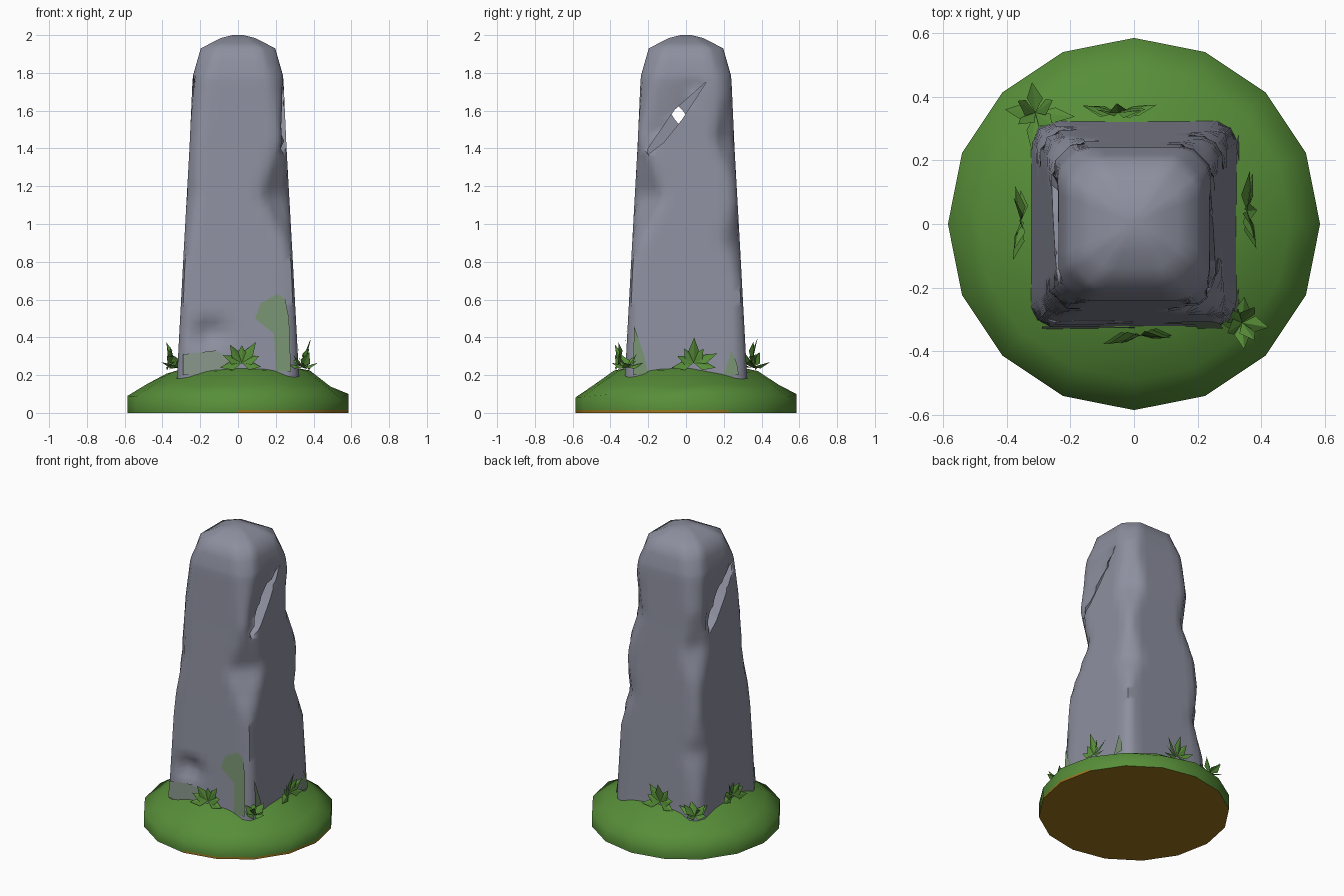
import bpy, bmesh, math, random
from mathutils import Vector

random.seed(4)
cube = bpy.data.objects.get("Cube")
if cube:
    bpy.data.objects.remove(cube)


def material(name, rgb):
    m = bpy.data.materials.new(name)
    m.use_nodes = True
    m.diffuse_color = (*rgb, 1)
    bsdf = m.node_tree.nodes["Principled BSDF"]
    bsdf.inputs["Base Color"].default_value = (*rgb, 1)
    bsdf.inputs["Roughness"].default_value = 0.9
    return m


STONE = material("grey stone", (0.265, 0.275, 0.345))
GRASS = material("grass green", (0.095, 0.27, 0.04))
MOSS = material("mossy stone", (0.19, 0.29, 0.17))
PALE_MOSS = material("pale mossy stone", (0.24, 0.3, 0.25))
EARTH = material("brown earth", (0.33, 0.18, 0.012))


def make(name, bm, *mats, smooth=None):
    me = bpy.data.meshes.new(name)
    bm.to_mesh(me)
    bm.free()
    ob = bpy.data.objects.new(name, me)
    bpy.context.collection.objects.link(ob)
    for m in mats:
        me.materials.append(m)
    if smooth:
        smooth_object(ob, smooth)
    return ob


def smooth_object(ob, degrees):
    bpy.ops.object.select_all(action="DESELECT")
    ob.select_set(True)
    bpy.context.view_layer.objects.active = ob
    bpy.ops.object.shade_smooth_by_angle(angle=math.radians(degrees))


def loft(bm, rings):
    """Skin closed rings of points and cap both ends."""
    loops = [[bm.verts.new(p) for p in ring] for ring in rings]
    for a, b in zip(loops, loops[1:]):
        for i in range(len(a)):
            j = (i + 1) % len(a)
            bm.faces.new((a[i], a[j], b[j], b[i]))
    bm.faces.new(loops[0][::-1])
    bm.faces.new(loops[-1])


def lookup(table, z):
    for (z0, v0), (z1, v1) in zip(table, table[1:]):
        if z <= z1:
            return v0 + (v1 - v0) * (z - z0) / (z1 - z0)
    return table[-1][1]


# Pillar: half width and corner reach by height
HALF = [(0.1, 0.33), (0.25, 0.32), (0.9, 0.285), (1.4, 0.257), (1.78, 0.24),
        (1.93, 0.197), (1.985, 0.09), (2.0, 0.03)]
CORNER = [(0.1, 0.43), (0.3, 0.425), (0.75, 0.4), (1.4, 0.335), (1.78, 0.29),
          (1.93, 0.225), (1.985, 0.105), (2.0, 0.035)]
# Corner chips: x sign, y sign, height, half height, depth
CHIPS = [(1, -1, 1.15, 0.3, 0.09), (1, 1, 1.45, 0.24, 0.05), (1, 1, 0.9, 0.22, 0.045),
         (-1, 1, 1.3, 0.24, 0.055), (-1, 1, 0.62, 0.25, 0.045), (-1, -1, 1.15, 0.25, 0.02)]


def carve(x, y, z):
    # Slanted hollow above the crack on each side face
    if abs(x) > abs(y) * 1.02 and z < 1.78:
        s = math.copysign(1, x)
        crack = 1.58 + 1.2 * s * (y + 0.04)
        if 1.36 < crack < z and crack < 1.74:
            x -= s * 0.035 * (1.78 - z) / (1.78 - crack)
    # Small dent low on the front
    if y < -0.25:
        y += 0.07 * max(0, 1 - math.hypot(x + 0.15, z - 0.42) / 0.1)
    # Blunted and chipped corners
    sx, sy = math.copysign(1, x), math.copysign(1, y)
    limit = lookup(CORNER, z)
    for cx, cy, cz, h, depth in CHIPS:
        if (cx, cy) == (sx, sy):
            limit -= depth * max(0, 1 - abs(z - cz) / h)
    over = (abs(x) + abs(y)) / math.sqrt(2) - limit
    if over > 0:
        x -= sx * over / math.sqrt(2)
        y -= sy * over / math.sqrt(2)
    return x, y, z


N = 10
levels = [0.12 + 0.04 * i for i in range(42)] + [1.79, 1.86, 1.93, 1.96, 1.985, 2.0]
rings = []
for z in levels:
    h = lookup(HALF, z)
    ring = []
    for side in range(4):
        for i in range(N):
            u = h * (2 * i / N - 1)
            x, y = [(u, -h), (h, u), (-u, h), (-h, -u)][side]
            ring.append(carve(x, y, z))
    rings.append(ring)
bm = bmesh.new()
loft(bm, rings)
pillar = make("stone_pillar", bm, STONE)

# Diagonal cracks that cross inside the pillar
CRACK = [(-0.2, 1.37), (-0.12, 1.43), (-0.02, 1.555), (0.11, 1.755), (-0.06, 1.605), (-0.2, 1.4)]
cutters = []
for s in (1, -1):
    bm = bmesh.new()
    outline = [(y if s > 0 else -0.08 - y, z) for y, z in CRACK]
    loft(bm, [[(x, y, z) for y, z in outline] for x in (-0.01 * s, 0.4 * s)])
    bmesh.ops.recalc_face_normals(bm, faces=bm.faces)
    cutter = make("crack_cutter", bm, STONE)
    cutter.hide_render = True
    cutters.append(cutter)
    mod = pillar.modifiers.new("crack", "BOOLEAN")
    mod.operation = "DIFFERENCE"
    mod.solver = "EXACT"
    mod.object = cutter
bpy.context.view_layer.update()
cut = bpy.data.meshes.new_from_object(pillar.evaluated_get(bpy.context.evaluated_depsgraph_get()))
pillar.modifiers.clear()
pillar.data = cut
for cutter in cutters:
    bpy.data.objects.remove(cutter)
smooth_object(pillar, 60)

# Grassy mound with an earth underside that shows along part of the rim
bm = bmesh.new()
rings = []
for r, z, wobble in [(0.585, 0, 0), (0.585, 0.014, 0), (0.585, 0.09, 0.012), (0.49, 0.15, 0.012),
                     (0.38, 0.215, 0.012), (0.2, 0.26, 0)]:
    ring = []
    for i in range(16):
        a = math.tau * i / 16
        ring.append((r * math.cos(a), r * math.sin(a), z + random.uniform(-wobble, wobble)))
    rings.append(ring)
loft(bm, rings)
for f in bm.faces:
    c = f.calc_center_median()
    bare = -80 < math.degrees(math.atan2(c.y, c.x)) < 22
    f.material_index = int(c.z < 0.003 or (c.z < 0.012 and bare))
make("grass_mound", bm, GRASS, EARTH, smooth=75)


# Moss stains lying on the pillar faces
def moss(name, side, mat, outline):
    bm = bmesh.new()
    verts = []
    for u, z in outline:
        h = lookup(HALF, z) + 0.006
        verts.append(bm.verts.new((u, -h, z) if side == "front" else (h, u, z)))
    bm.faces.new(verts)
    make(name, bm, mat)


moss("front_moss_tall", "front", MOSS, [(0.19, 0.42), (0.2, 0.22), (0.28, 0.22), (0.27, 0.5), (0.25, 0.6),
                                        (0.21, 0.63), (0.12, 0.58), (0.09, 0.5)])
moss("front_moss_low", "front", PALE_MOSS, [(-0.29, 0.2), (0.01, 0.2), (0.0, 0.28), (-0.12, 0.33), (-0.29, 0.31)])
moss("side_moss_front", "right", MOSS, [(-0.28, 0.2), (-0.2, 0.2), (-0.22, 0.3), (-0.275, 0.46)])
moss("side_moss_back", "right", MOSS, [(0.2, 0.2), (0.28, 0.2), (0.27, 0.26), (0.24, 0.33)])


# Grass tufts made of broad pointed leaves, facing up and outward
def leaf(bm, base, direction, length, width, facing):
    d = direction.normalized()
    across = d.cross(facing).normalized() * width
    lift = across.cross(d).normalized() * width * 0.3
    mid = base + d * length * 0.45
    b, t, l, r = [bm.verts.new(p) for p in (base, base + d * length, mid + across - lift, mid - across - lift)]
    for tri in ((b, l, t), (b, t, r)):
        f = bm.faces.new(tri)
        f.normal_update()
        if f.normal.dot(facing) < 0:
            f.normal_flip()


def corner_tuft(name, x, y):
    bm = bmesh.new()
    out = Vector((x, y, 0)).normalized()
    for i in range(8):
        a = math.tau * i / 8 + random.uniform(-0.2, 0.2)
        rise = (0.3, 1.2)[i % 2]
        leaf(bm, Vector((x, y, 0.24)), Vector((math.cos(a), math.sin(a), rise)),
             random.uniform(0.08, 0.13), 0.027, out * 0.6 + Vector((0, 0, 1)))
    make(name, bm, GRASS)


def wall_tuft(name, x, y, along):
    bm = bmesh.new()
    tangent = Vector((1, 0, 0)) if along == "x" else Vector((0, 1, 0))
    out = Vector((x, y, 0)).normalized()
    for i in range(7):
        a = math.radians(-12 + 204 * i / 6)
        d = tangent * math.cos(a) + out * random.uniform(0, 0.25) + Vector((0, 0, math.sin(a)))
        leaf(bm, Vector((x, y, 0.265)), d, random.uniform(0.09, 0.14), 0.028,
             out + Vector((0, 0, 0.7)))
    make(name, bm, GRASS)


corner_tuft("front_corner_tuft", 0.34, -0.31)
corner_tuft("back_corner_tuft", -0.31, 0.35)
wall_tuft("front_tuft", 0.02, -0.35, "x")
wall_tuft("back_tuft", -0.05, 0.35, "x")
wall_tuft("right_tuft", 0.355, 0.04, "y")
wall_tuft("left_tuft", -0.355, 0.01, "y")
